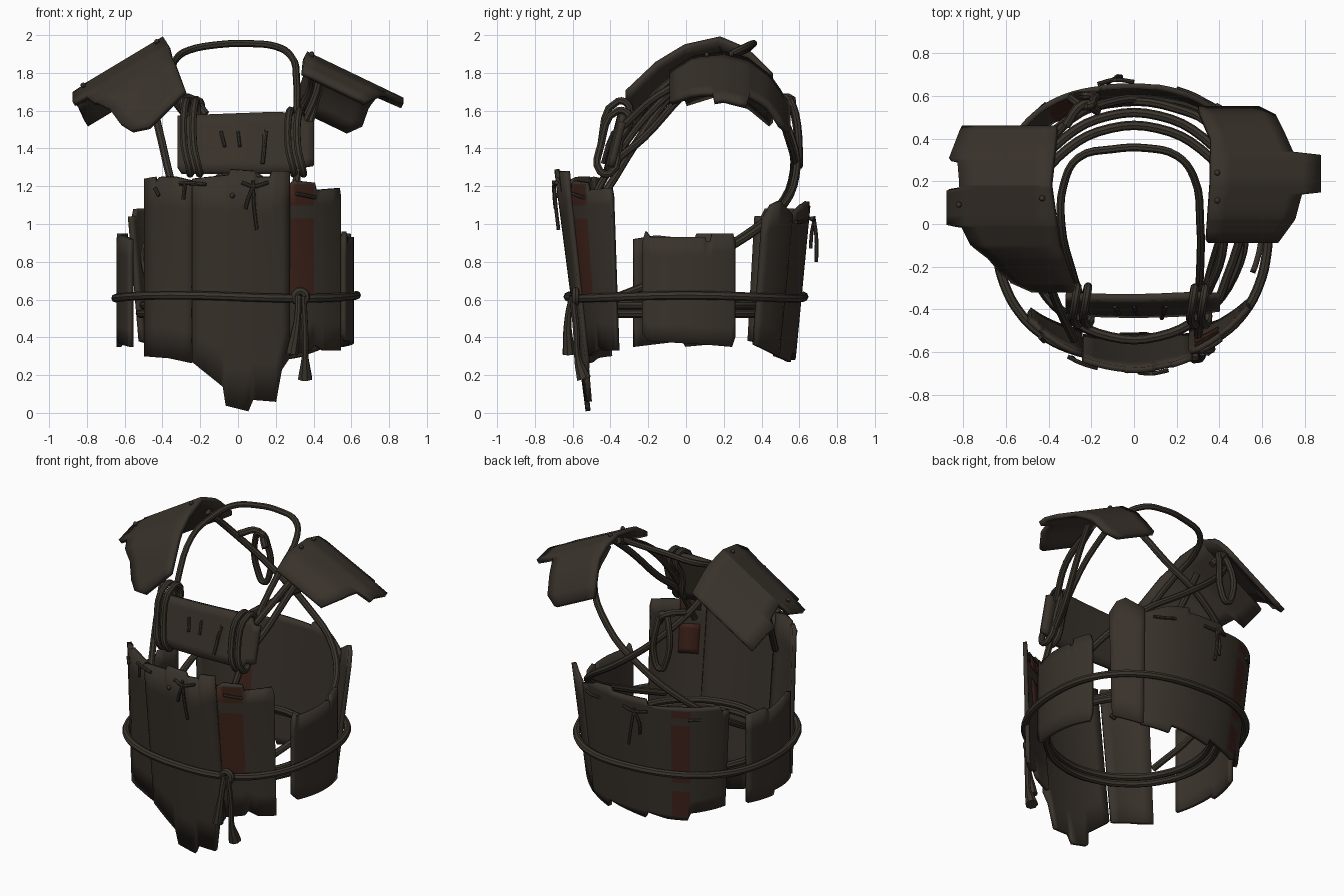
import bpy, bmesh, math
from mathutils import Vector


def material(name, col):
    m = bpy.data.materials.new(name)
    m.diffuse_color = (*col, 1)
    return m


HIDE = material("dark hide", (0.041, 0.032, 0.024))
ROPE = material("cord", (0.042, 0.034, 0.025))
RED = material("faded red paint", (0.052, 0.017, 0.011))


def lerp(pts, s):
    if s <= pts[0][0]:
        return pts[0][1]
    for (a, u), (b, v) in zip(pts, pts[1:]):
        if s <= b:
            return u + (v - u) * (s - a) / (b - a)
    return pts[-1][1]


def add(name, mesh, mats):
    ob = bpy.data.objects.new(name, mesh)
    bpy.context.collection.objects.link(ob)
    for m in mats:
        mesh.materials.append(m)
    bpy.context.view_layer.objects.active = ob
    ob.select_set(True)
    bpy.ops.object.shade_smooth_by_angle(angle=math.radians(35))
    ob.select_set(False)
    return ob


def plate(name, surf, lo, hi, thick=0.026, step=0.05, rows=6, red=None, plain_inside=False):
    """Sheet between the edge profiles lo and hi, bent by surf(s, t).
    red = (s0, s1, [(z0, z1), ...]) paints bands."""
    a, b = lo[0][0], lo[-1][0]
    n = max(2, round((b - a) / step))
    ss = {round(a + (b - a) * i / n, 3) for i in range(n + 1)}
    ss |= {round(p[0], 3) for p in lo + hi if a <= p[0] <= b}
    if red:
        ss |= {red[0], red[1]}
    ss = sorted(ss)
    bm = bmesh.new()
    grid = []
    for s in ss:
        l, h = lerp(lo, s), lerp(hi, s)
        grid.append([bm.verts.new(surf(s, l + (h - l) * j / rows)) for j in range(rows + 1)])
    for p, q in zip(grid, grid[1:]):
        for j in range(rows):
            bm.faces.new((p[j], q[j], q[j + 1], p[j + 1]))
    if red:
        tagged = [f for i in range(len(ss) - 1) if red[0] - 1e-4 <= ss[i] < red[1] - 1e-4
                  for f in list(bm.faces)[i * rows:(i + 1) * rows]]
        for f in tagged:
            f.material_index = 1
        for z in [z for band in red[2] for z in band]:
            bmesh.ops.bisect_plane(bm, geom=bm.verts[:] + bm.edges[:] + bm.faces[:],
                                   plane_co=(0, 0, z), plane_no=(0, 0, 1))
        for f in bm.faces:
            z = f.calc_center_median().z
            if not any(z0 < z < z1 for z0, z1 in red[2]):
                f.material_index = 0
    me = bpy.data.meshes.new(name)
    bm.to_mesh(me)
    bm.free()
    ob = add(name, me, (HIDE, RED, HIDE, HIDE) if plain_inside else (HIDE, RED))
    mod = ob.modifiers.new("thickness", 'SOLIDIFY')
    mod.thickness, mod.offset = thick, 0
    mod.material_offset = 2 if plain_inside else 0
    return ob


def rope(name, pts, r=0.021, closed=False, flare=None):
    cu = bpy.data.curves.new(name, 'CURVE')
    cu.dimensions = '3D'
    cu.bevel_depth, cu.bevel_resolution, cu.resolution_u = r, 2, 4
    cu.use_fill_caps = True
    sp = cu.splines.new('BEZIER')
    sp.bezier_points.add(len(pts) - 1)
    for i, (bp, p) in enumerate(zip(sp.bezier_points, pts)):
        bp.co = p
        bp.handle_left_type = bp.handle_right_type = 'AUTO'
        if flare and i == len(pts) - 1:
            bp.radius = flare
    sp.use_cyclic_u = closed
    tmp = bpy.data.objects.new(name + "_path", cu)
    bpy.context.collection.objects.link(tmp)
    dg = bpy.context.evaluated_depsgraph_get()
    me = bpy.data.meshes.new_from_object(tmp.evaluated_get(dg))
    bpy.data.objects.remove(tmp)
    me.materials.clear()
    return add(name, me, (ROPE,))


# Front breast plates: s is x, t is z, leaning inwards to the bottom
def front(off=0.0):
    return lambda x, z: (x, -math.sqrt(0.67**2 - x * x) + off + (1.25 - z) * (0.13 - 0.34 * x * x), z)


plate("front_plate_left", front(0.01), [(-0.49, 0.30), (-0.36, 0.29), (-0.245, 0.265)],
      [(-0.49, 1.24), (-0.44, 1.25), (-0.43, 1.22), (-0.41, 1.25), (-0.33, 1.25), (-0.245, 1.23)])
plate("front_plate_middle", front(-0.01),
      [(-0.24, 0.27), (-0.08, 0.14), (-0.065, 0.04), (0.055, 0.01), (0.08, 0.07), (0.20, 0.06), (0.23, 0.23), (0.27, 0.29)],
      [(-0.24, 1.24), (-0.05, 1.26), (-0.04, 1.29), (0.09, 1.28), (0.10, 1.25), (0.17, 1.25), (0.18, 1.28), (0.27, 1.28)])
plate("front_plate_right", front(0.012),
      [(0.26, 0.30), (0.38, 0.33), (0.40, 0.36), (0.45, 0.33), (0.535, 0.33)],
      [(0.26, 1.20), (0.30, 1.23), (0.40, 1.22), (0.41, 1.18), (0.53, 1.19), (0.535, 1.15)],
      red=(0.265, 0.395, [(0.62, 1.03), (1.10, 1.21)]), plain_inside=True)
# Paint patches on the inside of that plate
for i, (z0, z1) in enumerate(((0.84, 1.03), (1.12, 1.20))):
    p = plate("inner_paint_%d" % i, front(0.028), [(0.285, z0), (0.395, z0)], [(0.285, z1), (0.395, z1)], thick=0.005)
    p.data.polygons.foreach_set("material_index", [1] * len(p.data.polygons))


# Side and back plates: s is the angle in radians from +x, t is z
def ring(rx, ry, lean=0.0, bulge=0.0):
    def f(a, z):
        k = (1 + lean * (z - 0.62)) * (1 + (bulge if a > math.pi / 2 else bulge * 0.35) * math.sin(2 * a)**2)
        return (rx * k * math.cos(a), ry * k * math.sin(a), z)
    return f


plate("side_plate_right", ring(0.60, 0.60),
      [(-0.39, 0.42), (-0.33, 0.38), (0.20, 0.36), (0.41, 0.35), (0.44, 0.40)],
      [(-0.39, 0.90), (-0.36, 0.96), (-0.32, 0.93), (0.17, 0.93), (0.18, 0.91), (0.22, 0.91), (0.23, 0.95), (0.42, 0.95), (0.44, 0.91)])
plate("side_plate_left", ring(0.63, 0.62),
      [(2.80, 0.37), (3.15, 0.35), (3.17, 0.38), (3.60, 0.35)],
      [(2.80, 0.95), (3.05, 0.95), (3.07, 0.92), (3.40, 0.94), (3.60, 0.92)])
plate("back_plate", ring(0.60, 0.60, 0.16, 0.075),
      [(0.94, 0.30), (1.25, 0.27), (1.28, 0.32), (1.75, 0.28), (1.78, 0.32), (2.00, 0.30), (2.20, 0.30), (2.23, 0.35), (2.57, 0.38)],
      [(0.94, 1.03), (1.20, 1.10), (1.40, 1.12), (1.42, 1.09), (1.80, 1.10), (1.82, 1.06), (2.12, 1.08), (2.48, 1.08), (2.51, 1.04), (2.57, 1.04)],
      red=(2.05, 2.22, [(0.33, 0.50), (0.56, 0.96), (1.01, 1.06)]), rows=8)
plate("back_plate_corner", ring(0.61, 0.61, 0.19, 0.075),
      [(0.65, 0.36), (0.80, 0.33), (0.97, 0.30)],
      [(0.65, 1.03), (0.72, 1.10), (0.80, 1.12), (0.97, 1.05)])

# Collar plate on the chest
plate("collar_plate", lambda x, z: (x, -0.42 + 0.25 * (z - 1.28) + 0.12 * x * x, z),
      [(-0.32, 1.30), (-0.30, 1.27), (0.33, 1.27), (0.34, 1.30), (0.40, 1.31)],
      [(-0.345, 1.52), (-0.33, 1.57), (0.20, 1.59), (0.34, 1.58), (0.36, 1.54), (0.40, 1.54)], thick=0.035)

# Shoulder plates: s is y, t is x, arched over y and sloping outwards
L_ARCH = [(-0.31, 1.70), (-0.15, 1.85), (0.0, 1.94), (0.18, 1.98), (0.32, 1.92), (0.45, 1.79)]
L_IN = [(-0.31, -0.28), (-0.1, -0.35), (0.18, -0.39), (0.45, -0.36)]
L_SLOPE = [(-0.31, 1.0), (-0.1, 0.6), (0.45, 0.6)]
plate("shoulder_plate_left",
      lambda y, x: (x, y, lerp(L_ARCH, y) - lerp(L_SLOPE, y) * max(0, lerp(L_IN, y) - x)),
      [(-0.31, -0.47), (-0.27, -0.56), (-0.22, -0.62), (-0.15, -0.68), (-0.09, -0.76), (-0.01, -0.80), (0.0, -0.87), (0.16, -0.87),
       (0.17, -0.81), (0.29, -0.82), (0.30, -0.86), (0.43, -0.81), (0.45, -0.80)], L_IN, thick=0.03)
R_ARCH = [(-0.08, 1.80), (0.04, 1.88), (0.2, 1.90), (0.32, 1.87), (0.45, 1.77), (0.54, 1.62)]
R_IN = [(-0.08, 0.34), (0.2, 0.36), (0.40, 0.36), (0.54, 0.30)]
plate("shoulder_plate_right",
      lambda y, x: (x, y, lerp(R_ARCH, y) - 0.48 * max(0, x - lerp(R_IN, y))), R_IN,
      [(-0.08, 0.67), (0.03, 0.75), (0.14, 0.78), (0.15, 0.87), (0.32, 0.87), (0.33, 0.74),
       (0.42, 0.70), (0.50, 0.66), (0.54, 0.58)], thick=0.03)

# Belt around all plates, with a squarish oval shape
belt = []
for i in range(28):
    a = math.tau * i / 28
    c, s = math.cos(a), math.sin(a)
    k = (abs(c)**2.4 + abs(s)**2.4)**(-1 / 2.4)
    belt.append((0.638 * k * c - 0.01, 0.625 * k * s, 0.615 + 0.008 * math.cos(a * 3)))
rope("belt", belt, 0.023, closed=True)

# Belt knot with two flared tails
rope("belt_knot", [(0.33 + 0.03 * math.cos(t), -0.585, 0.615 + 0.03 * math.sin(t))
                   for t in (0, 1.57, 3.14, 4.71)], 0.022, closed=True)
rope("belt_tail_short", [(0.32, -0.60, 0.62), (0.315, -0.625, 0.50), (0.285, -0.62, 0.31)], 0.018, flare=1.9)
rope("belt_tail_long", [(0.345, -0.60, 0.62), (0.355, -0.58, 0.42), (0.355, -0.575, 0.30), (0.355, -0.54, 0.18)], 0.018, flare=2.2)

# Inner hoops tying the plates together
for name, z0, rx, ry, cy in (("inner_hoop_low", 0.525, 0.52, 0.53, -0.01), ("inner_hoop_mid", 0.57, 0.50, 0.50, -0.04)):
    rope(name, [(rx * math.cos(a), cy + ry * math.sin(a), z0)
                for a in (math.tau * i / 14 for i in range(14))], 0.022, closed=True)

# Neck loop from the collar over the head opening
rope("neck_loop", [(-0.24, -0.37, 1.36), (-0.29, -0.22, 1.62), (-0.34, 0.0, 1.81), (-0.33, 0.18, 1.87), (-0.26, 0.31, 1.92),
                   (-0.1, 0.35, 1.95), (0.06, 0.355, 1.955), (0.2, 0.32, 1.94), (0.28, 0.22, 1.89), (0.31, 0.0, 1.76),
                   (0.31, -0.2, 1.58), (0.30, -0.37, 1.36)], 0.019)

# Shoulder straps: front down into the breast, back crossing and wrapping around the sides
rope("front_strap_left", [(-0.46, 0.05, 1.84), (-0.45, -0.1, 1.66), (-0.40, -0.27, 1.42), (-0.34, -0.42, 1.18), (-0.28, -0.54, 1.02)])
rope("front_strap_right", [(0.46, 0.12, 1.81), (0.42, -0.02, 1.68), (0.36, -0.22, 1.46), (0.32, -0.38, 1.32), (0.30, -0.52, 1.08)])
rope("collar_strap_right", [(0.43, 0.1, 1.80), (0.41, -0.15, 1.68), (0.34, -0.33, 1.52)])
rope("back_strap_left", [(-0.43, 0.30, 1.84), (-0.34, 0.45, 1.66), (-0.15, 0.56, 1.45), (0.10, 0.58, 1.25), (0.36, 0.49, 1.07),
                         (0.51, 0.27, 0.90), (0.51, 0.0, 0.76), (0.40, -0.35, 0.62)])
rope("back_strap_cross", [(0.40, 0.25, 1.83), (0.37, 0.44, 1.68), (0.2, 0.54, 1.46), (-0.05, 0.57, 1.28), (-0.32, 0.48, 1.08),
                          (-0.47, 0.28, 0.92), (-0.49, 0.0, 0.76), (-0.42, -0.32, 0.62)])

# Wrapped loops holding the collar plate
for i, x in enumerate((-0.275, -0.225, 0.275, 0.325)):
    top = 1.65 if x < 0 else 1.60
    rope("collar_loop_%d" % i, [(x + 0.02, -0.455, 1.28), (x - 0.01, -0.45, 1.42), (x, -0.36, top), (x + 0.01, -0.30, top - 0.03),
                                (x, -0.35, 1.44), (x + 0.02, -0.40, 1.27)], 0.02, closed=True)
for i, (x, dx) in enumerate(((-0.09, 0.02), (0.0, 0.01), (0.15, -0.01))):
    rope("collar_stitch_%d" % i, [(x, -0.385, 1.49), (x + dx, -0.42, 1.41)], 0.009)
rope("collar_tie", [(0.14, -0.37, 1.50), (0.14, -0.41, 1.42), (0.13, -0.44, 1.32)], 0.011)

# Hanging loop knotted on the back straps
rope("back_hanging_loop", [(-0.22, 0.55, 1.66), (-0.19, 0.58, 1.58), (-0.19, 0.60, 1.36), (-0.23, 0.60, 1.31),
                           (-0.27, 0.60, 1.36), (-0.27, 0.57, 1.60)], 0.02, closed=True)
rope("back_loop_link", [(-0.32, 0.46, 1.66), (-0.24, 0.56, 1.66), (-0.17, 0.53, 1.58)], 0.022)

# Small lacing on the front and back plates
lace = {
    "lace_left": [(-0.31, -0.62, 1.215), (-0.25, -0.65, 1.215), (-0.17, -0.675, 1.21)],
    "lace_left_end": [(-0.44, -0.53, 1.19), (-0.42, -0.55, 1.15)],
    "lace_left_drop": [(-0.28, -0.635, 1.22), (-0.29, -0.625, 1.13)],
    "lace_mid_bow": [(0.02, -0.695, 1.22), (0.08, -0.70, 1.20), (0.16, -0.685, 1.22)],
    "lace_mid_tail": [(0.08, -0.70, 1.23), (0.085, -0.69, 1.1), (0.10, -0.675, 0.97)],
    "lace_mid_tail_short": [(0.08, -0.70, 1.20), (0.05, -0.695, 1.12), (0.04, -0.69, 1.08)],
    "lace_right": [(0.31, -0.60, 1.16), (0.36, -0.575, 1.15), (0.41, -0.54, 1.14)],
    "lace_back_bow": [(-0.17, 0.655, 1.03), (-0.09, 0.675, 1.02), (0.0, 0.665, 1.03)],
    "lace_back_tail": [(-0.09, 0.675, 1.04), (-0.08, 0.69, 0.93), (-0.06, 0.69, 0.80)],
    "lace_back_tail_short": [(-0.09, 0.68, 1.02), (-0.12, 0.665, 0.95), (-0.12, 0.66, 0.87)],
    "lace_back_right": [(0.20, 0.635, 1.02), (0.27, 0.61, 1.01), (0.33, 0.58, 1.01)],
    "lace_back_left": [(-0.47, 0.51, 1.00), (-0.41, 0.565, 1.00)],
}
for name, pts in lace.items():
    rope(name, pts, 0.010)

# Peg heads on the plates
for i, p in enumerate(((-0.03, -0.685, 1.15), (-0.43, 0.12, 1.965), (-0.82, 0.09, 1.735), (0.39, 0.24, 1.90), (0.39, 0.11, 1.895))):
    bm = bmesh.new()
    bmesh.ops.create_uvsphere(bm, u_segments=8, v_segments=6, radius=0.014)
    bmesh.ops.translate(bm, verts=bm.verts[:], vec=Vector(p))
    me = bpy.data.meshes.new("peg_%d" % i)
    bm.to_mesh(me)
    bm.free()
    add("peg_%d" % i, me, (ROPE,))
